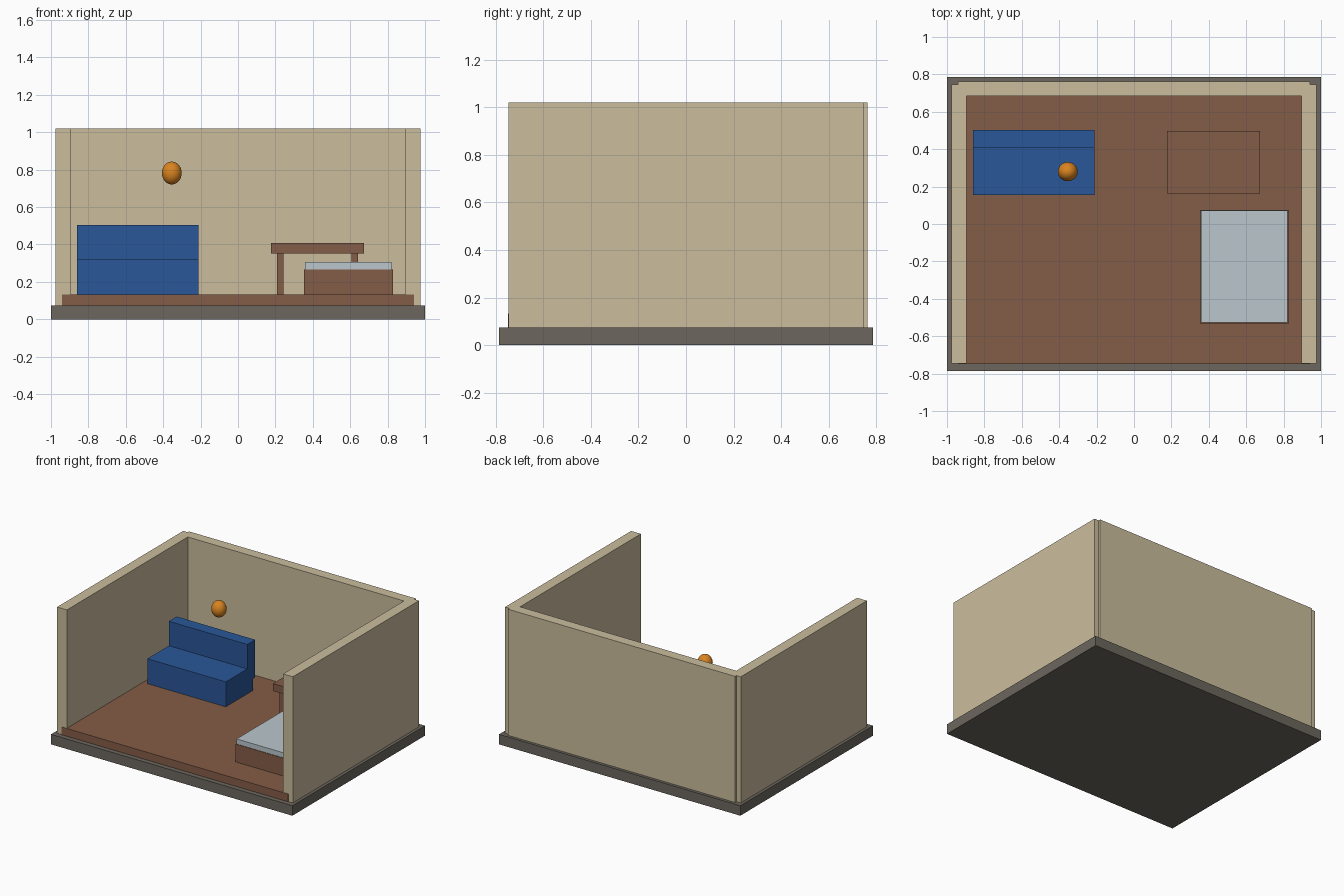
import bpy

if "Cube" in bpy.data.objects:
    bpy.data.objects.remove(bpy.data.objects["Cube"])


def linear(c):
    c /= 255
    return c / 12.92 if c <= 0.04045 else ((c + 0.055) / 1.055) ** 2.4


def material(name, r, g, b):
    m = bpy.data.materials.new(name)
    m.diffuse_color = (linear(r), linear(g), linear(b), 1)
    m.use_nodes = True
    m.node_tree.nodes["Principled BSDF"].inputs["Base Color"].default_value = m.diffuse_color
    return m


STONE = material("grey stone", 108, 103, 94)
PLASTER = material("cream plaster", 203, 189, 158)
WOOD = material("brown wood", 132, 93, 71)
BLUE = material("blue fabric", 42, 87, 152)
LINEN = material("pale linen", 187, 199, 204)
ORANGE = material("orange glow", 217, 132, 32)


def box(name, x, y, z, mat):
    """Box from (min, max) ranges."""
    bpy.ops.mesh.primitive_cube_add(
        size=1, location=[(a + b) / 2 for a, b in (x, y, z)])
    ob = bpy.context.object
    ob.name = name
    ob.scale = [b - a for a, b in (x, y, z)]
    bpy.ops.object.transform_apply(location=False, rotation=False, scale=True)
    ob.data.materials.append(mat)
    return ob


# Shell of the room
box("base_slab", (-1, 1), (-0.785, 0.785), (0, 0.075), STONE)
box("floor", (-0.94, 0.94), (-0.749, 0.745), (0.075, 0.133), WOOD)
box("back_wall", (-0.94, 0.94), (0.685, 0.763), (0.075, 1.02), PLASTER)
box("left_wall", (-0.977, -0.896), (-0.746, 0.747), (0.075, 1.02), PLASTER)
box("right_wall", (0.896, 0.977), (-0.746, 0.747), (0.075, 1.02), PLASTER)

# Sofa
box("sofa_seat", (-0.86, -0.21), (0.155, 0.48), (0.133, 0.32), BLUE)
box("sofa_back", (-0.86, -0.21), (0.41, 0.503), (0.22, 0.503), BLUE)

# Table with four legs
box("table_top", (0.176, 0.674), (0.162, 0.498), (0.353, 0.408), WOOD)
for side, x in (("left", 0.208), ("right", 0.606)):
    for end, y in (("front", 0.195), ("back", 0.43)):
        box(f"table_leg_{end}_{side}", (x, x + 0.035), (y, y + 0.035),
            (0.133, 0.36), WOOD)

# Bed
box("bed_frame", (0.353, 0.829), (-0.531, 0.075), (0.133, 0.267), WOOD)
box("mattress", (0.357, 0.82), (-0.527, 0.071), (0.26, 0.305), LINEN)

# Hanging lamp globe
bpy.ops.mesh.primitive_uv_sphere_add(segments=32, ring_count=16, radius=1,
                                     location=(-0.354, 0.28, 0.782))
lamp = bpy.context.object
lamp.name = "lamp_globe"
lamp.scale = (0.053, 0.051, 0.061)
bpy.ops.object.transform_apply(location=False, rotation=False, scale=True)
lamp.data.materials.append(ORANGE)
bpy.ops.object.shade_smooth()
